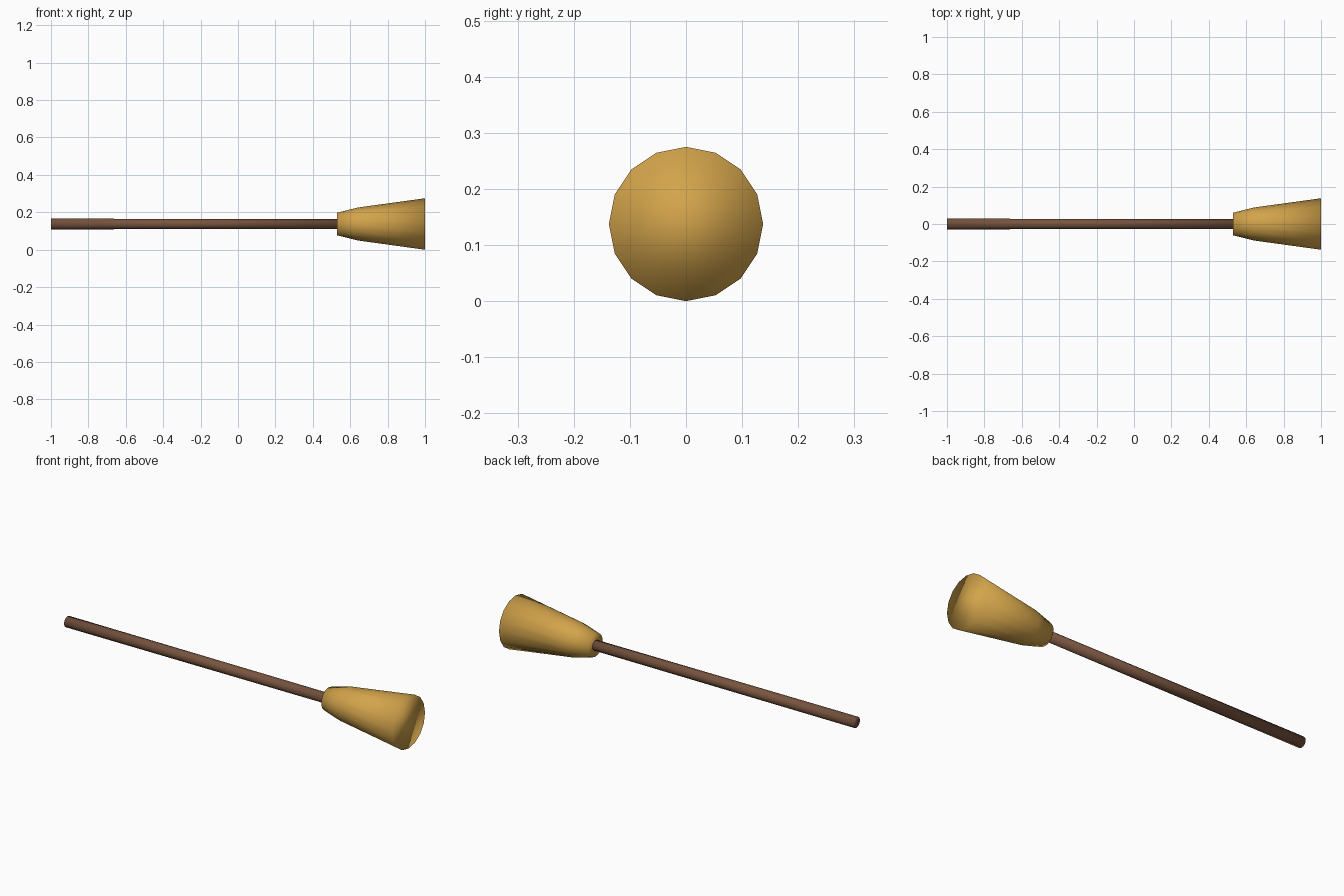
import bpy, bmesh
from math import cos, sin, tau

if "Cube" in bpy.data.objects:
    bpy.data.objects.remove(bpy.data.objects["Cube"])

AXIS_Z = 0.1375


def material(name, color):
    m = bpy.data.materials.new(name)
    m.diffuse_color = (*color, 1)
    m.use_nodes = True
    m.node_tree.nodes["Principled BSDF"].inputs["Base Color"].default_value = m.diffuse_color
    return m


def lathe_x(name, profile, sides, mat):
    """Capped, smooth shaded body turned around the x direction; profile = (x, radius)."""
    bm = bmesh.new()
    rings = [[bm.verts.new((x, r * cos(tau * i / sides), r * sin(tau * i / sides)))
              for i in range(sides)] for x, r in profile]
    for a, b in zip(rings, rings[1:]):
        for i in range(sides):
            j = (i + 1) % sides
            bm.faces.new((a[i], a[j], b[j], b[i]))
    bm.faces.new(rings[0])
    bm.faces.new(rings[-1])
    bmesh.ops.recalc_face_normals(bm, faces=bm.faces)
    for f in bm.faces:
        f.smooth = True
    mesh = bpy.data.meshes.new(name)
    bm.to_mesh(mesh)
    bm.free()
    mesh.materials.append(mat)
    ob = bpy.data.objects.new(name, mesh)
    ob.location.z = AXIS_Z
    bpy.context.collection.objects.link(ob)
    return ob


# Long, very slightly tapered stick
wood = material("dark_wood", (0.19, 0.09, 0.05))
lathe_x("broom_handle", [(-1, 0.0285), (0.56, 0.0265)], 12, wood)

# Flared bundle of straw
straw = material("straw", (0.65, 0.37, 0.07))
lathe_x("broom_head", [(0.53, 0.06), (0.64, 0.088), (1, 0.1375)], 16, straw)
